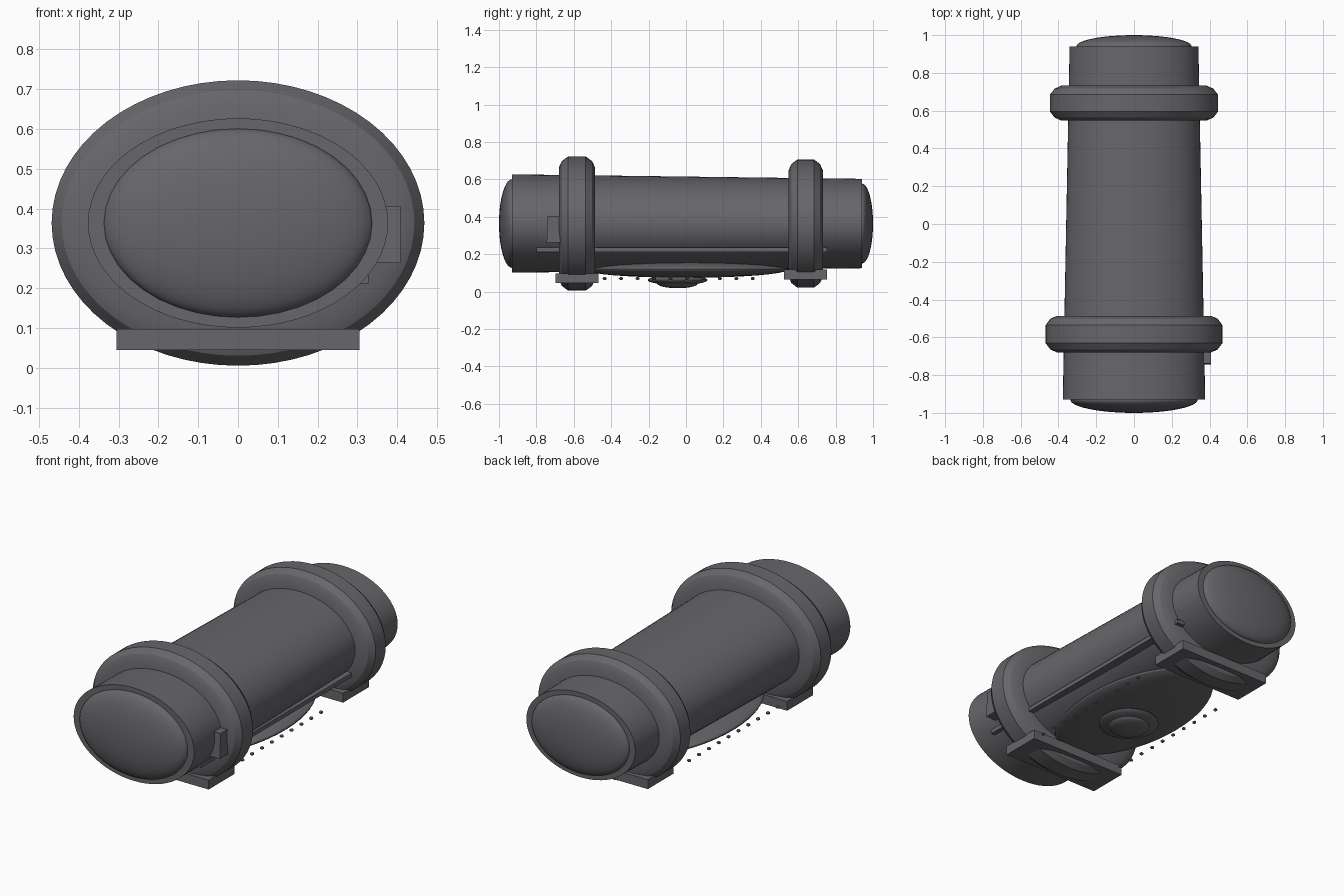
import bpy, bmesh, math

cube = bpy.data.objects.get("Cube")
if cube:
    bpy.data.objects.remove(cube, do_unlink=True)

mat = bpy.data.materials.new("dark_grey_metal")
mat.use_nodes = True
GREY = (0.135, 0.133, 0.145, 1)
mat.diffuse_color = GREY
mat.node_tree.nodes["Principled BSDF"].inputs["Base Color"].default_value = GREY

AXIS_Z = 0.364


def finish(name, bm, smooth=True):
    bmesh.ops.recalc_face_normals(bm, faces=bm.faces)
    mesh = bpy.data.meshes.new(name)
    bm.to_mesh(mesh)
    bm.free()
    mesh.materials.append(mat)
    obj = bpy.data.objects.new(name, mesh)
    bpy.context.collection.objects.link(obj)
    if smooth:
        bpy.ops.object.select_all(action='DESELECT')
        obj.select_set(True)
        bpy.context.view_layer.objects.active = obj
        bpy.ops.object.shade_smooth_by_angle(angle=math.radians(25))
    return obj


def loft(name, sections, closed=False, n=64):
    """Skin oval sections (y, x radius, z radius) along the long axis."""
    bm = bmesh.new()
    loops = [[bm.verts.new((rx * math.cos(math.tau * i / n), y,
                            AXIS_Z + rz * math.sin(math.tau * i / n)))
              for i in range(n)] for y, rx, rz in sections]
    pairs = list(zip(loops, loops[1:]))
    if closed:
        pairs.append((loops[-1], loops[0]))
    else:
        bm.faces.new(loops[0])
        bm.faces.new(loops[-1])
    for a, b in pairs:
        for i in range(n):
            j = (i + 1) % n
            bm.faces.new((a[i], a[j], b[j], b[i]))
    return finish(name, bm)


def ellipsoid(name, centre, radii, u=48, v=20):
    bm = bmesh.new()
    bmesh.ops.create_uvsphere(bm, u_segments=u, v_segments=v, radius=1)
    bmesh.ops.scale(bm, vec=radii, verts=bm.verts)
    bmesh.ops.translate(bm, vec=centre, verts=bm.verts)
    return finish(name, bm)


def box(name, low, high, top_taper=1.0):
    bm = bmesh.new()
    bmesh.ops.create_cube(bm, size=1)
    for v in bm.verts:
        if v.co.z > 0:
            v.co.y *= top_taper
        v.co = [(a + b) / 2 + c * (b - a) for a, b, c in zip(low, high, v.co)]
    return finish(name, bm, smooth=False)


# Tapered oval hull
FRONT, BACK = (-0.93, 0.377, 0.263), (0.94, 0.341, 0.239)
loft("hull", [FRONT, BACK])

# Domed end caps
ellipsoid("front_dome", (0, -0.93, AXIS_Z), (0.337, 0.07, 0.237))
ellipsoid("back_dome", (0, 0.94, AXIS_Z), (0.305, 0.06, 0.214))

# Rounded collars and their foot pads
HALF = [(0.097, -0.04), (0.097, 0.035), (0.081, 0.07), (0.047, 0.095)]
PROFILE = HALF + [(-w, h) for w, h in reversed(HALF)]
for side, y, scale in (("front", -0.583, 1.0), ("back", 0.64, 0.95)):
    t = (y - FRONT[0]) / (BACK[0] - FRONT[0])
    rx, rz = (a + (b - a) * t for a, b in zip(FRONT[1:], BACK[1:]))
    loft(side + "_collar",
         [(y + w * scale, rx + h + 0.003, rz + h + 0.005 * scale)
          for w, h in PROFILE], closed=True)
    foot = 0.045 if side == "front" else 0.065
    box(side + "_foot_pad", (-0.305 * scale, y - 0.115, foot),
        (0.305 * scale, y + 0.115, foot + 0.053))

# Belly lens and stepped hatch below it
ellipsoid("belly_lens", (0, 0, 0.12), (0.3, 0.55, 0.046))
ellipsoid("hatch_rim", (0, -0.045, 0.062), (0.16, 0.16, 0.026))
ellipsoid("hatch_cap", (0, -0.045, 0.045), (0.11, 0.11, 0.027))

# Rows of studs under the belly
for name, x in (("left", 0.27), ("right", -0.27)):
    for i in range(10):
        ellipsoid(f"{name}_stud_{i + 1}", (x, -0.435 + 0.088 * i, 0.07),
                  (0.011, 0.011, 0.008), 12, 6)

# Side rail and side block
box("side_rail", (0.28, -0.80, 0.212), (0.328, 0.755, 0.235))
box("side_block", (0.34, -0.745, 0.263), (0.408, -0.668, 0.405), 0.85)
